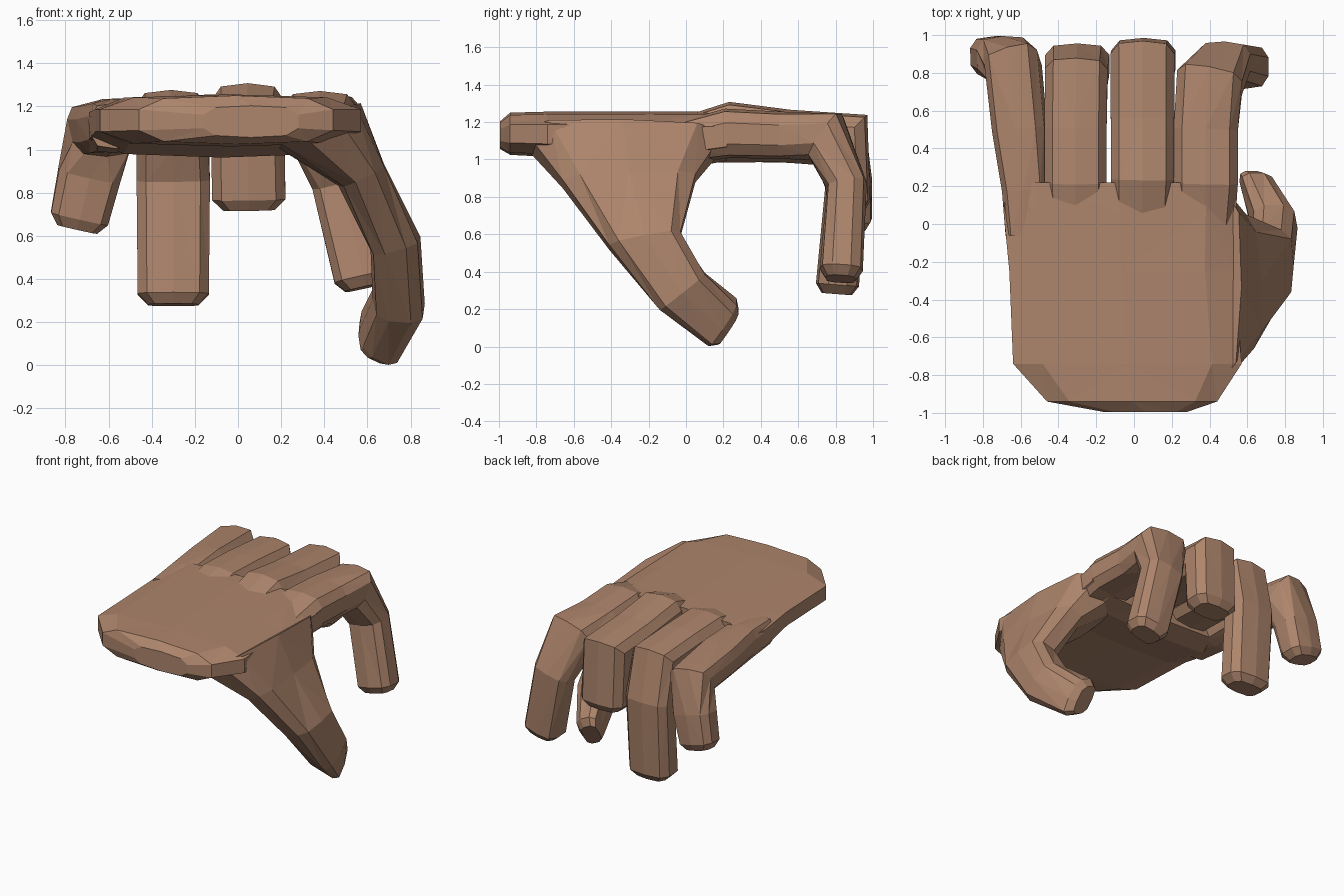
import bpy, bmesh
from mathutils import Vector as V

if "Cube" in bpy.data.objects:
    bpy.data.objects.remove(bpy.data.objects["Cube"])

skin = bpy.data.materials.new("brown skin")
skin.diffuse_color = (0.42, 0.235, 0.15, 1)
skin.use_nodes = True
skin.node_tree.nodes["Principled BSDF"].inputs["Base Color"].default_value = skin.diffuse_color

# cross-section shared by all parts: a soft-cornered box with slight crown
PROFILE = [(1, .45), (.74, .93), (0, 1.05), (-.74, .93), (-1, .45),
           (-1, -.45), (-.74, -.93), (0, -1.05), (.74, -.93), (1, -.45)]


def ring(c, u, v):
    return [V(c) + V(u) * a + V(v) * b for a, b in PROFILE]


def loft(name, rings):
    bm = bmesh.new()
    rows = [[bm.verts.new(p) for p in r] for r in rings]
    n = len(PROFILE)
    for a, b in zip(rows, rows[1:]):
        for i in range(n):
            j = (i + 1) % n
            bm.faces.new((a[i], a[j], b[j], b[i]))
    bm.faces.new(rows[0])
    bm.faces.new(rows[-1])
    bmesh.ops.triangulate(bm, faces=bm.faces)
    bmesh.ops.recalc_face_normals(bm, faces=bm.faces)
    me = bpy.data.meshes.new(name)
    bm.to_mesh(me)
    bm.free()
    me.materials.append(skin)
    ob = bpy.data.objects.new(name, me)
    bpy.context.collection.objects.link(ob)
    return ob


def finger(name, path, roll=0.0):
    """path: (x, y, z, half width, half thickness) from knuckle to tip"""
    pts = [V(p[:3]) for p in path]
    rings = []
    for i, p in enumerate(path):
        d_in = (pts[i] - pts[max(i - 1, 0)]).normalized()
        d_out = (pts[min(i + 1, len(pts) - 1)] - pts[i]).normalized()
        t = (d_in + d_out).normalized()
        u = V((1, 0, roll * min(i, 3) / 3))
        u = (u - t * u.dot(t)).normalized()
        v = u.cross(t).normalized()
        miter = 1.0
        if 0 < i < len(pts) - 1:
            miter = 1 / max(0.75, t.dot(d_out))
        rings.append(ring(pts[i], u * p[3], v * p[4] * miter))
    # rounded tip
    end, t = pts[-1], (pts[-1] - pts[-2]).normalized()
    rings.append([end + (q - end) * 0.7 + t * 0.05 for q in rings[-1]])
    return loft(name, rings)


# back of hand and palm: y, left x, right x, bottom z, top z
slab = [(-.995, -.16, .28, 1.06, 1.20), (-.94, -.46, .44, 1.03, 1.245),
        (-.74, -.64, .57, 1.02, 1.25), (-.25, -.66, .53, 1.02, 1.25),
        (.06, -.69, .54, .97, 1.25), (.22, -.68, .55, 1.0, 1.25)]
hand = loft("hand", [ring(((l + r) / 2, y, (b + t) / 2), ((r - l) / 2, 0, 0), (0, 0, (t - b) / 2))
                     for y, l, r, b, t in slab])

# fingers, each bent down at the middle joint
parts = [
    finger("index_finger", [(.37, .02, 1.10, .16, .11), (.38, .22, 1.14, .17, .125),
                            (.38, .50, 1.13, .17, .12), (.40, .75, 1.12, .175, .12),
                            (.48, .86, .86, .14, .10), (.58, .83, .41, .135, .11)]),
    finger("middle_finger", [(.04, .02, 1.12, .16, .11), (.045, .24, 1.17, .168, .13),
                             (.045, .55, 1.14, .168, .12), (.045, .85, 1.12, .17, .12),
                             (.05, .87, .77, .17, .11)]),
    finger("ring_finger", [(-.31, .02, 1.11, .155, .11), (-.31, .22, 1.15, .165, .12),
                           (-.31, .50, 1.14, .165, .12), (-.305, .78, 1.12, .165, .12),
                           (-.30, .85, .86, .17, .10), (-.30, .81, .33, .165, .11)]),
    finger("little_finger", [(-.57, -.06, 1.11, .11, .10), (-.575, .18, 1.11, .12, .12),
                             (-.605, .50, 1.11, .14, .12), (-.64, .84, 1.09, .145, .12),
                             (-.69, .88, .88, .145, .11), (-.735, .89, .68, .135, .10)], .25)]

# thumb with its web: front edge, rear edge, half-thickness vector
thumb = [((.37, -.87, 1.12), (.39, .20, 1.10), (.18, 0, .10)),
         ((.59, -.66, .87), (.55, .05, .90), (.10, 0, .05)),
         ((.73, -.41, .53), (.73, -.03, .60), (.11, 0, .03)),
         ((.75, -.14, .20), (.74, .10, .39), (.115, 0, -.01)),
         ((.66, .12, .02), (.65, .27, .24), (.085, 0, -.04))]
rings = [ring((V(f) + V(b)) / 2, (V(b) - V(f)) / 2, n) for f, b, n in thumb]
tip = (V(thumb[-1][0]) + V(thumb[-1][1])) / 2
rings.append([tip + (q - tip) * .75 + V((-.03, .03, -.025)) for q in rings[-1]])
parts.append(loft("thumb", rings))

# merge everything into one continuous skin
for p in parts:
    m = hand.modifiers.new("join_" + p.name, 'BOOLEAN')
    m.operation, m.solver, m.object = 'UNION', 'EXACT', p
bpy.context.view_layer.update()
dg = bpy.context.evaluated_depsgraph_get()
merged = bpy.data.meshes.new_from_object(hand.evaluated_get(dg))
hand.modifiers.clear()
hand.data = merged
for p in parts:
    bpy.data.objects.remove(p)
